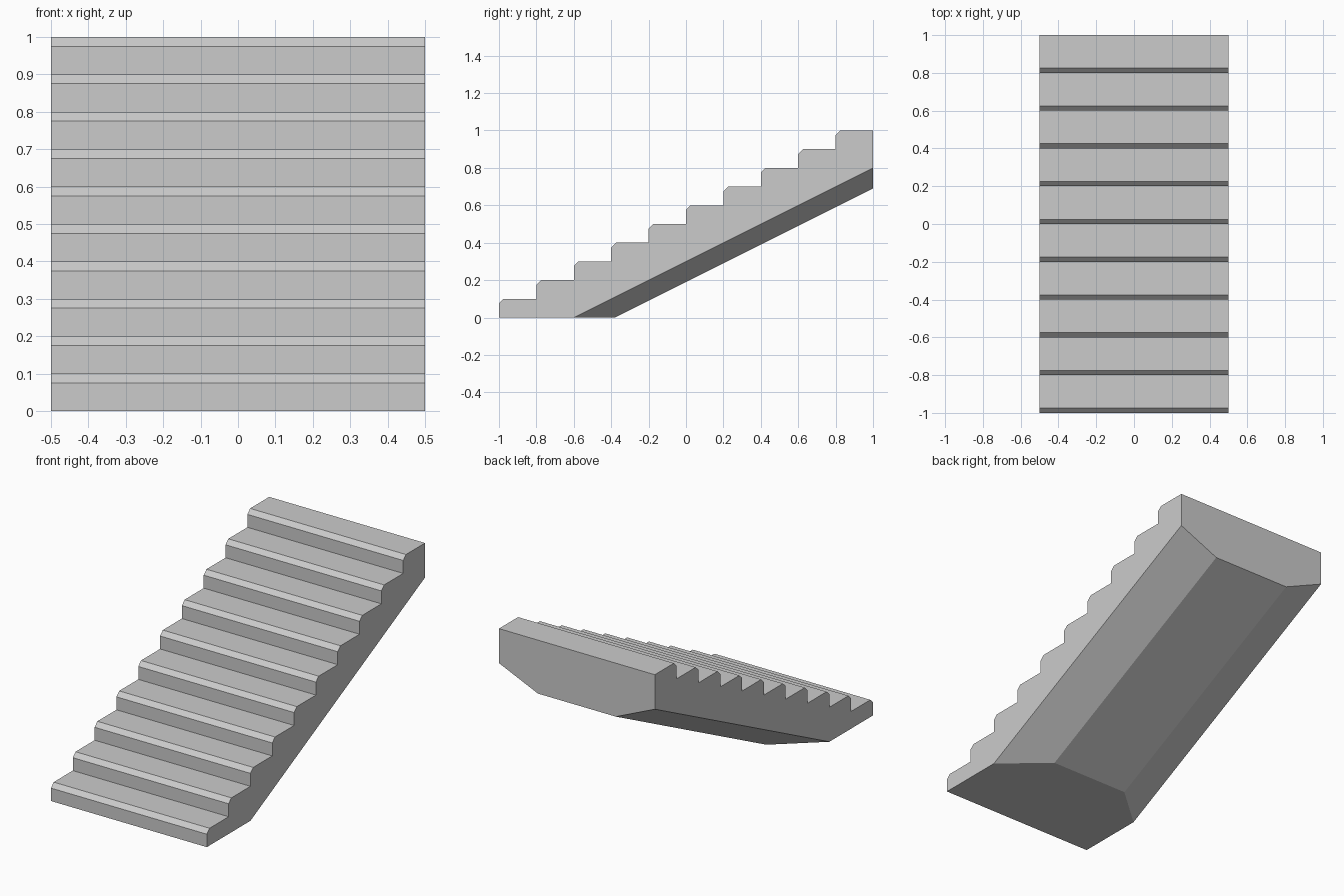
import bpy, bmesh

if "Cube" in bpy.data.objects:
    bpy.data.objects.remove(bpy.data.objects["Cube"])

STEPS, RUN, RISE, BEVEL = 10, 0.2, 0.1, 0.025
HALF_W, KEEL_W = 0.5, 0.25

# Stepped profile (y, z) with chamfered nosings, bottom front to top back
profile = [(-1.0, 0.0)]
for i in range(STEPS):
    y, z = -1 + i * RUN, i * RISE
    profile += [(y, z + RISE - BEVEL), (y + BEVEL, z + RISE), (y + RUN, z + RISE)]
steps = len(profile)
profile += [(1.0, 0.8), (-0.6, 0.0)]        # sloped lower edge of each side
keel = [(1.0, 0.69), (-0.38, 0.0)]          # narrower underside

bm = bmesh.new()


def add_points(points, x):
    return [bm.verts.new((x, y, z)) for y, z in points]


left, right = add_points(profile, -HALF_W), add_points(profile, HALF_W)
kl, kr = add_points(keel, -KEEL_W), add_points(keel, KEEL_W)

# Treads, risers and nosings
for i in range(steps - 1):
    bm.faces.new((left[i], right[i], right[i + 1], left[i + 1]))

# Side walls and slanted lower sides
for side, k in ((left, kl), (right, kr)):
    bm.faces.new(side)
    bm.faces.new((side[-2], side[-1], k[1], k[0]))

# Underside, back end and floor contact
bm.faces.new((kl[0], kl[1], kr[1], kr[0]))
bm.faces.new((left[-3], right[-3], right[-2], kr[0], kl[0], left[-2]))
bm.faces.new((left[0], right[0], right[-1], kr[1], kl[1], left[-1]))
bmesh.ops.recalc_face_normals(bm, faces=bm.faces[:])

mesh = bpy.data.meshes.new("stair_flight")
bm.to_mesh(mesh)
bm.free()
bpy.context.collection.objects.link(bpy.data.objects.new("stair_flight", mesh))
